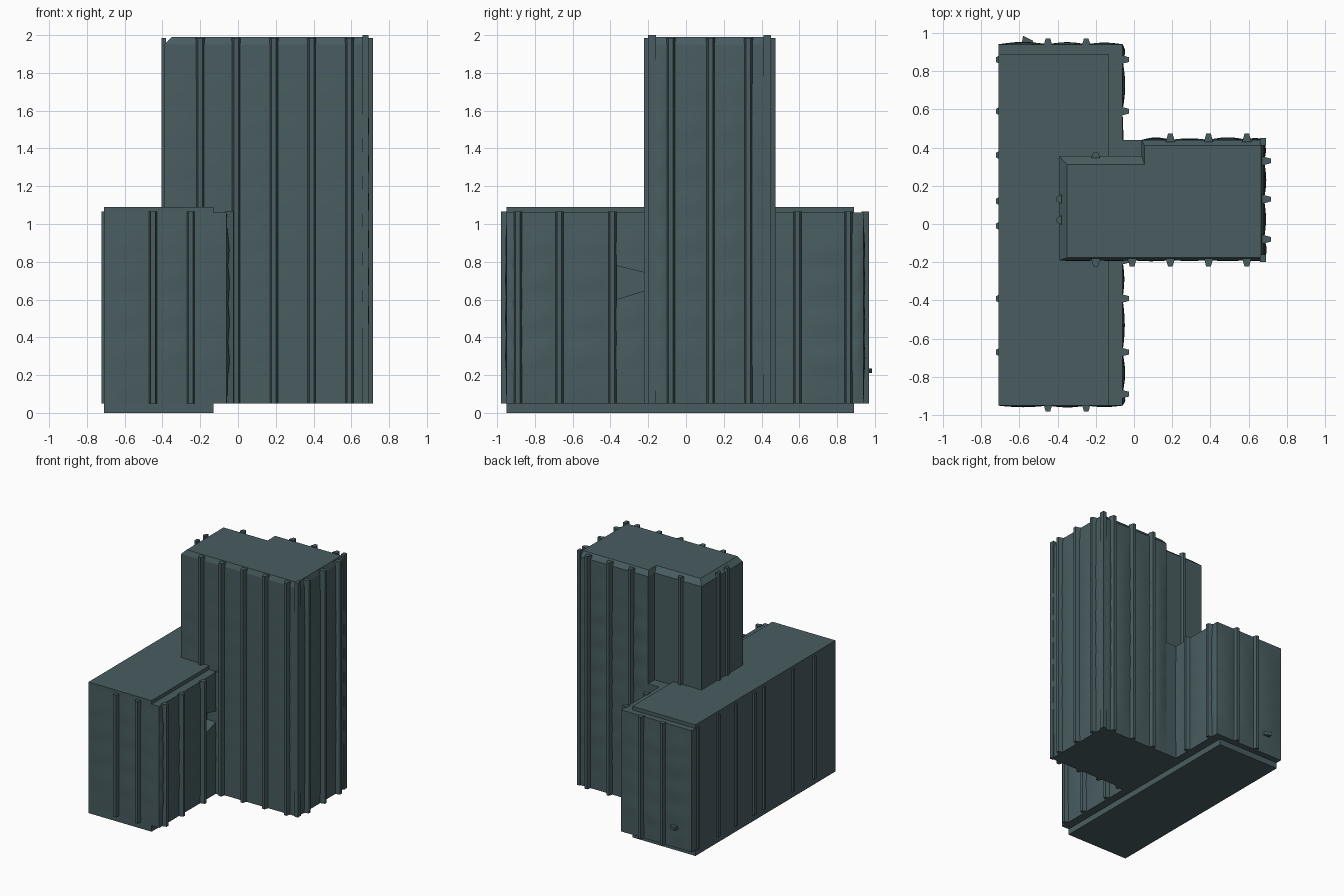
import bpy, bmesh, math, random
from mathutils import Vector

if "Cube" in bpy.data.objects:
    bpy.data.objects.remove(bpy.data.objects["Cube"])

random.seed(4)
mat = bpy.data.materials.new("dark slate green")
mat.diffuse_color = (0.066, 0.108, 0.118, 1)
mat.use_nodes = True
mat.node_tree.nodes["Principled BSDF"].inputs["Base Color"].default_value = mat.diffuse_color


def finish(name, bm, smooth=False):
    bmesh.ops.recalc_face_normals(bm, faces=bm.faces[:])
    me = bpy.data.meshes.new(name)
    bm.to_mesh(me)
    bm.free()
    ob = bpy.data.objects.new(name, me)
    bpy.context.collection.objects.link(ob)
    me.materials.append(mat)
    if smooth:
        bpy.ops.object.select_all(action='DESELECT')
        bpy.context.view_layer.objects.active = ob
        ob.select_set(True)
        bpy.ops.object.shade_smooth_by_angle(angle=math.radians(30))
    return ob


def loft(name, rings):
    """Solid through a stack of point rings."""
    bm = bmesh.new()
    vs = [[bm.verts.new(p) for p in r] for r in rings]
    n = len(rings[0])
    for a, b in zip(vs, vs[1:]):
        for i in range(n):
            j = (i + 1) % n
            bm.faces.new((a[i], a[j], b[j], b[i]))
    bm.faces.new(vs[0][::-1])
    bm.faces.new(vs[-1])
    return finish(name, bm)


def box(name, x0, x1, y0, y1, z0, z1):
    pts = [(x0, y0), (x1, y0), (x1, y1), (x0, y1)]
    return loft(name, [[(x, y, z) for x, y in pts] for z in (z0, z1)])


def cladding(name, pts, walls, z0, z1, rib_top):
    """Pillowed panels between ribs. walls: (rib positions, rib depth, bulge)."""
    bm = bmesh.new()
    rows = round((z1 - z0) / 0.04)
    for i, (ribs, depth, bulge) in enumerate(walls):
        a, b = Vector(pts[i]), Vector(pts[(i + 1) % len(pts)])
        d = (b - a).normalized()
        nrm = Vector((d.y, -d.x))
        axis = 0 if abs(d.x) > 0.5 else 1
        at = sorted(abs(r - a[axis]) for r in ribs)
        stops = [0] + at + [(b - a).length]
        for s0, s1 in zip(stops, stops[1:]):
            cols = 6
            amp, phase = bulge * random.uniform(0.6, 1.1), random.uniform(-0.3, 0.3)
            grid = []
            for r in range(rows + 1):
                z = z0 + (z1 - z0) * r / rows
                end = min(1, 5 * r / rows, 5 * (rows - r) / rows)
                row = []
                for c in range(cols + 1):
                    u = c / cols
                    puff = 0.45 + 0.55 * abs(math.sin(math.pi * (z / 0.2 + phase * u)))
                    off = amp * math.sin(math.pi * u) * puff * end
                    p = a + d * (s0 + (s1 - s0) * u) + nrm * off
                    row.append(bm.verts.new((p.x, p.y, z)))
                grid.append(row)
            for g, h in zip(grid, grid[1:]):
                for c in range(cols):
                    bm.faces.new((g[c], g[c + 1], h[c + 1], h[c]))
        # standing-seam ribs
        for k, s in enumerate(at):
            ring = []
            for w, o in ((-.024, -.01), (.024, -.01), (.012, depth), (-.012, depth)):
                p = a + d * (s + w) + nrm * o
                ring.append((p.x, p.y))
            loft(f"{name}_rib_{i}_{k}", [[(x, y, z) for x, y in ring] for z in (z0, rib_top)])
    bmesh.ops.remove_doubles(bm, verts=bm.verts[:], dist=0.0005)
    bmesh.ops.holes_fill(bm, edges=[e for e in bm.edges if e.is_boundary], sides=0)
    return finish(name, bm, True)


# low wing: clad walls with floor and roof slabs
low = cladding("low_walls", [(-.71, -.95), (-.06, -.95), (-.06, .94), (-.71, .94)], [
    ((-.45, -.25), .03, .012),
    ((-.89, -.67, -.39, -.19, .59, .86), .035, .014),
    ((-.25, -.45), .03, .012),
    ((.86, .59, .36, .12, -.01, -.39, -.67), .012, 0)], .05, 1.06, 1.065)
box("floor_slab", -.71, -.13, -.95, .89, 0, .06)
box("roof_slab", -.71, -.13, -.95, .89, 1.04, 1.09)

# torn opening in the low wing beside the tower
tear = [(-.37, .78), (-.21, .74), (-.21, .65), (-.37, .60)]
cutter = loft("tear_cutter", [[(x, y, z) for y, z in tear] for x in (-.14, .05)])
cutter.hide_render = True
cutter.hide_viewport = True
cut = low.modifiers.new("tear", 'BOOLEAN')
cut.operation = 'DIFFERENCE'
cut.object = cutter

# tower: stepped outline, clad walls, chamfered roof
outline = [(-.39, -.19), (.68, -.19), (.68, .44), (.04, .44), (.04, .355), (-.39, .355)]
cladding("tower_walls", outline, [
    ((-.2, -.01, .19, .39, .59), .033, .005),
    ((-.08, .13, .33), .036, .013),
    ((.59, .39, .19), .033, .013),
    ((), 0, 0),
    ((-.2,), .02, 0),
    ((.13, .02), .015, 0)], .05, 1.95, 1.985)
roof = [(-.35, -.175), (.665, -.175), (.665, .41), (.055, .41), (.055, .31), (-.35, .31)]
loft("tower_roof", [[(x, y, 1.95) for x, y in outline], [(x, y, 1.99) for x, y in roof]])
box("link_wall", -.07, .05, .34, .44, .05, 1.06)

# raised corner seams of the tower
for k, (x, y) in enumerate([(.69, -.18), (.69, .43)]):
    box(f"tower_corner_seam_{k}", x - .03, x, y - .02, y + .02, .05, 2.0)

# bent flap of loose sheet on the back wall
loft("loose_flap", [[(-.59, .93, z), (-.52, .93, z), (-.53, .96, z), (-.58, .985, z)]
                    for z in (.21, .235)])
